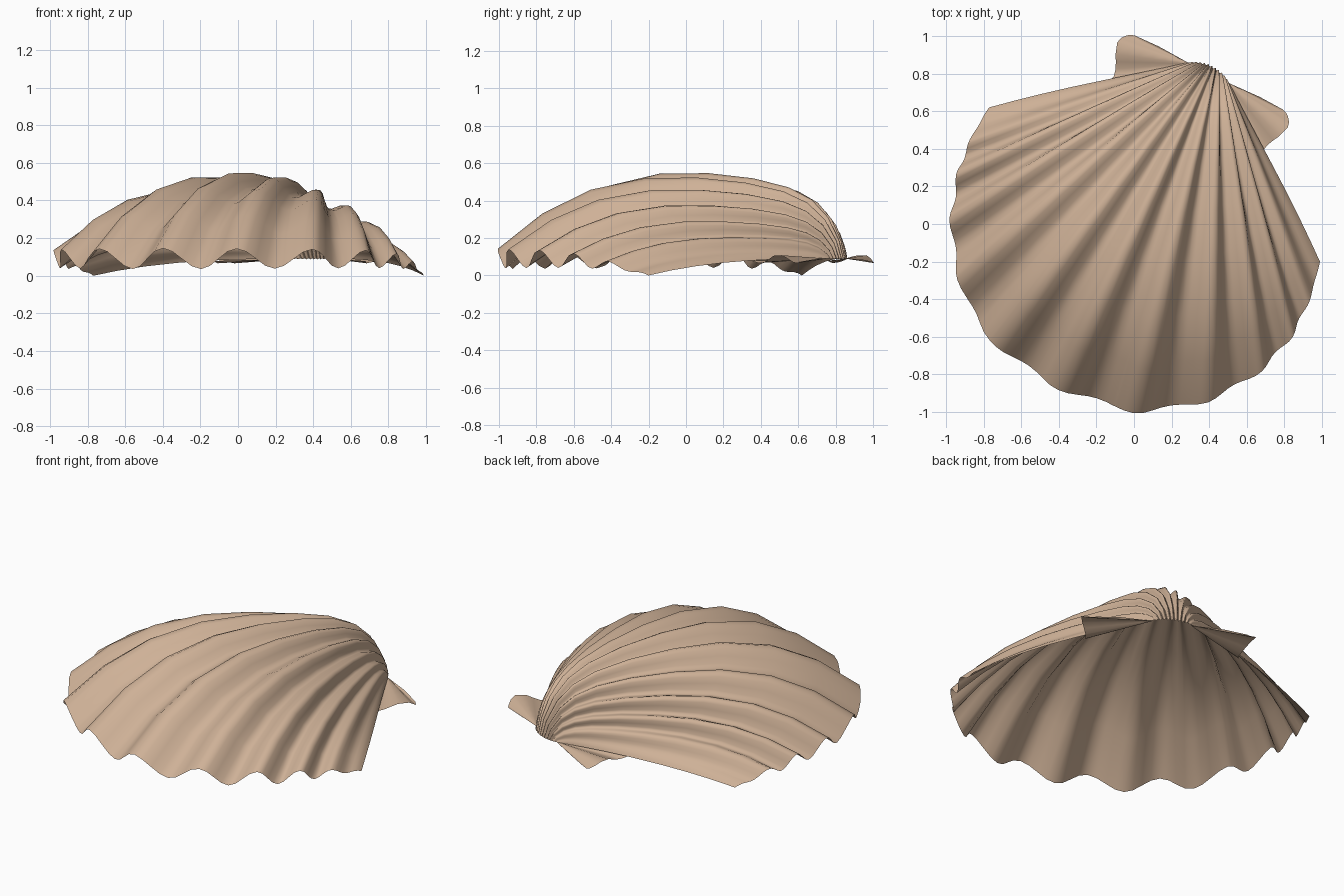
import bpy, bmesh, math
from mathutils import Vector

if "Cube" in bpy.data.objects:
    bpy.data.objects.remove(bpy.data.objects["Cube"])

# One sandy colour for everything
sand = bpy.data.materials.new("sandy_tan")
sand.diffuse_color = (0.62, 0.44, 0.31, 1)
sand.use_nodes = True
sand.node_tree.nodes["Principled BSDF"].inputs["Base Color"].default_value = sand.diffuse_color

AXIS = Vector((-0.447, -0.894))   # from the beak to the middle of the rim
SIDE = Vector((0.894, -0.447))    # across the shell
BEAK = Vector((0.40, 0.81))


def interp(table, x):
    for (x0, y0), (x1, y1) in zip(table, table[1:]):
        if x <= x1:
            return y0 + (y1 - y0) * (x - x0) / (x1 - x0)
    return table[-1][1]


def place(s, t, z):
    """Shell frame (across, along, up) to world."""
    p = BEAK + SIDE * s + AXIS * t
    return Vector((p.x, p.y, z))


def make_grid(name, rows):
    bm = bmesh.new()
    vs = [[bm.verts.new(p) for p in row] for row in rows]
    for a, b in zip(vs, vs[1:]):
        for i in range(len(a) - 1):
            bm.faces.new((a[i], a[i + 1], b[i + 1], b[i]))
    bmesh.ops.remove_doubles(bm, verts=bm.verts, dist=0.0005)
    bmesh.ops.recalc_face_normals(bm, faces=bm.faces)
    if sum(f.normal.z * f.calc_area() for f in bm.faces) < 0:
        bmesh.ops.reverse_faces(bm, faces=bm.faces)
    me = bpy.data.meshes.new(name)
    bm.to_mesh(me)
    bm.free()
    me.materials.append(sand)
    for f in me.polygons:
        f.use_smooth = True
    ob = bpy.data.objects.new(name, me)
    bpy.context.collection.objects.link(ob)
    return ob


# Rib directions (rib number -> degrees), rim radius by angle, lengthwise arch
RIB_ANGLE = [(0, 0), (1, 12.6), (2, 25), (3, 35), (4, 42.5), (5, 48.7), (6, 55.5)]
RIM = [(-55, 1.17), (-49, 1.29), (-42, 1.43), (-33, 1.59), (-25, 1.71), (-15, 1.83), (0, 1.86),
       (15, 1.845), (26, 1.75), (34.5, 1.64), (43, 1.49), (50, 1.33), (56.7, 1.17)]
ARCH = [(0, 0), (.015, .22), (.05, .5), (.1, .71), (.17, .85), (.28, .95),
        (.42, 1), (.57, .98), (.73, .81), (.87, .48), (1, 0)]
RIBS, PER_RIB = 6, 8
N = RIBS * PER_RIB

# Smooth base dome, turned slightly to the right
base = []
for i in range(-N, N + 1):
    p = abs(i) / PER_RIB
    sign = -1 if i < 0 else 1
    q = p / RIBS
    fan_deg = sign * interp(RIB_ANGLE, p)
    deg = fan_deg + 1.3
    r, a = interp(RIM, deg), math.radians(deg)
    s0, t0 = sign * 0.125 * q, 0.008 - 0.038 * (1 - q * q)
    s1, t1 = r * math.sin(a), r * math.cos(a)
    rim_z = 0.1 - 0.09 * q ** 5
    dome = 0.42 * (1 - (fan_deg / 55.5) ** 2)
    base.append([Vector((s0 + (s1 - s0) * u + sign * 0.015 * q ** 6 * math.sin(math.pi * u ** 1.5),
                         t0 + (t1 - t0) * u,
                         0.1 + (rim_z - 0.1) * u ** 2.5 + dome * f)) for u, f in ARCH])

# Ribs: push the dome in and out along its normal, more upright at the rim
rows = []
last = len(ARCH) - 1
for i, row in enumerate(base):
    p = abs(i - N) / PER_RIB
    amp = interp([(0, .058), (3, .05), (4.4, .036), (5, .02), (5.5, .012), (6, 0)], p)
    out = []
    for j, b in enumerate(row):
        u = ARCH[j][0]
        du = row[min(j + 1, last)] - row[max(j - 1, 0)]
        dp = base[min(i + 1, 2 * N)][j] - base[max(i - 1, 0)][j]
        n = du.cross(dp).normalized()
        if n.z < 0:
            n = -n
        n = (n + Vector((0, 0, 0.3 + 1.2 * u ** 4))).normalized()
        h = amp * (0.1 + 0.9 * u ** 0.6) * math.cos(2 * math.pi * p)
        out.append(place(*(b + n * h)))
    rows.append(out)
parts = [make_grid("ribbed_shell", rows)]

# Two wavy ears beside the beak: across, along, rise of the outer edge
EAR = [(.30, .0, -.005), (.44, .005, -.018), (.462, .012, -.024), (.48, .025, -.02),
       (.50, .05, 0), (.507, .08, .018), (.487, .14, .015), (.468, .175, -.002),
       (.452, .21, -.018), (.443, .25, -.024), (.455, .288, -.012)]
for sign, name in ((-1, "left_ear"), (1, "right_ear")):
    fan = []
    for s, t, rise in EAR:
        fan.append([place(sign * (.11 + (s - .11) * v), .008 + (t - .008) * v, 0.1 + rise * v)
                    for v in [x / 6 for x in range(7)]])
    parts.append(make_grid(name, fan))

# Stand on the ground
low = min(v.co.z for ob in parts for v in ob.data.vertices)
for ob in parts:
    for v in ob.data.vertices:
        v.co.z -= low
